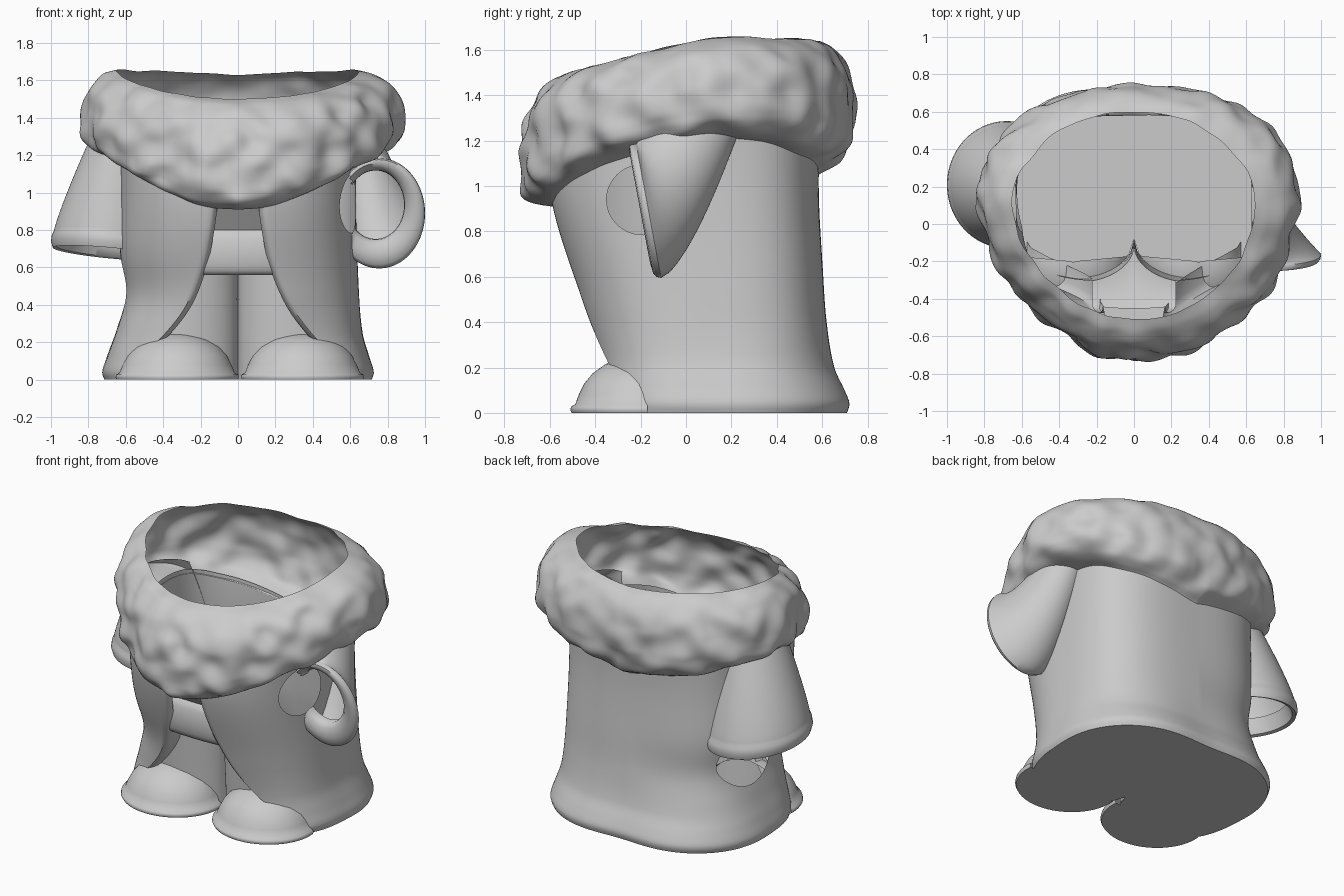
import bpy, bmesh, math
from mathutils import Vector, noise

if "Cube" in bpy.data.objects:
    bpy.data.objects.remove(bpy.data.objects["Cube"])

PI = math.pi


def interp(pts, x):
    """Smooth (Hermite) interpolation through (x, value) pairs."""
    if x <= pts[0][0]:
        return pts[0][1]

    def slope(i):
        a, b = pts[max(i - 1, 0)], pts[min(i + 1, len(pts) - 1)]
        return (b[1] - a[1]) / (b[0] - a[0])
    for i in range(len(pts) - 1):
        (a, va), (b, vb) = pts[i], pts[i + 1]
        if x <= b:
            h = b - a
            t = (x - a) / h
            return (va * (1 + 2 * t) * (1 - t) ** 2 + vb * t * t * (3 - 2 * t)
                    + h * t * (1 - t) * (slope(i) * (1 - t) - slope(i + 1) * t))
    return pts[-1][1]


def radius(c, s, w, front, back, n):
    """Polar radius of a superellipse with separate front and back depths."""
    d = back if s > 0 else front
    return (abs(c / w) ** n + abs(s / d) ** n) ** (-1 / n)


def build(name, rows, closed=False, skip=None, hole=()):
    """Skin a grid of points, optionally leaving out buried faces or cutting round holes."""
    bm = bmesh.new()
    vs = [[bm.verts.new(p) for p in r] for r in rows]
    n = len(rows[0])
    for k in range(len(rows) - 1):
        for i in range(n if closed else n - 1):
            j = (i + 1) % n
            if skip and skip[k][i] + skip[k][j] + skip[k + 1][i] + skip[k + 1][j] >= 4:
                continue
            bm.faces.new((vs[k][i], vs[k][j], vs[k + 1][j], vs[k + 1][i]))
    for side, hy, hz, ry, rz in hole:
        def dist(p):
            return math.hypot((p.y - hy) / ry, (p.z - hz) / rz)
        bad = [f for f in bm.faces if f.calc_center_median().x * side > 0.3
               and dist(f.calc_center_median()) < 1]
        rim = {v for f in bad for v in f.verts}
        bmesh.ops.delete(bm, geom=bad, context='FACES')
        for v in rim:
            if v.is_valid:
                d = dist(v.co)
                y, z = hy + (v.co.y - hy) / d, hz + (v.co.z - hz) / d
                # slide the rim point back onto the coat surface
                for _ in range(4):
                    th = math.atan2(y - CY, v.co.x)
                    v.co.x = coat_radius(th, z) * math.cos(th)
                v.co.y, v.co.z = y, z
    bmesh.ops.delete(bm, geom=[v for v in bm.verts if not v.link_faces], context='VERTS')
    bmesh.ops.remove_doubles(bm, verts=bm.verts, dist=0.0005)
    bmesh.ops.recalc_face_normals(bm, faces=bm.faces)
    me = bpy.data.meshes.new(name)
    bm.to_mesh(me)
    bm.free()
    ob = bpy.data.objects.new(name, me)
    bpy.context.collection.objects.link(ob)
    bpy.ops.object.select_all(action='DESELECT')
    bpy.context.view_layer.objects.active = ob
    ob.select_set(True)
    bpy.ops.object.shade_smooth_by_angle(angle=math.radians(50))


# Coat cross-section by height
CY, CN = 0.1, 2.6
WIDTH = [(0, .71), (.04, .722), (.12, .7), (.25, .665), (.5, .645), (1, .63), (1.4, .64)]
BACK = [(0, .61), (.04, .622), (.1, .6), (.2, .555), (.4, .52), (.6, .505), (1, .485), (1.4, .5)]
FRONT = [(0, -.38), (.2, -.4), (.5, -.475), (.95, -.6), (1.4, -.62)]
EDGE = [(0, .6), (.1, .54), (.24, .4), (.4, .285), (.6, .2), (.75, .165), (.93, .14), (1.1, .13)]
# Collar heights by angle away from the front
LOW = [(0, .91), (.25, .925), (.5, .99), (.9, 1.1), (1.5, 1.2), (1.9, 1.2), (2.3, 1.13), (PI, 1.04)]
RIM = [(0, 1.5), (.35, 1.51), (.7, 1.54), (1.2, 1.6), (1.6, 1.65), (2.2, 1.65), (PI, 1.63)]
HOLES = [(1, -.19, .94, .16, .155), (-1, .2, .52, .24, .185)]


def coat_radius(th, z):
    c, s = math.cos(th), math.sin(th)
    r = radius(c, s, interp(WIDTH, z), CY - interp(FRONT, z), interp(BACK, z), 3 if s > 0 else CN)
    return r * (1 - .07 * max(0, -c) * math.exp(-((z - .45) / .17) ** 2))


def coat_point(th, z):
    r = coat_radius(th, z)
    r *= 1 + .01 * math.sin(7 * th) * max(0, 1 - z / .4)
    return Vector((r * math.cos(th), CY + r * math.sin(th), z))


def edge_angle(z):
    e, w = interp(EDGE, z), interp(WIDTH, z)
    y = (CY - interp(FRONT, z)) * (1 - (e / w) ** CN) ** (1 / CN)
    return math.atan2(e, y)


def sweep(u, z):
    d = edge_angle(z)
    return -PI / 2 + d + u * (2 * PI - 2 * d)


def from_front(th):
    return math.acos(max(-1, min(1, -math.sin(th))))


# Coat with rolled front edges and two openings at the sleeves
NU, NV = 170, 64
rows = []
for j in range(NV + 1):
    row = []
    for i in range(NU + 1):
        u = i / NU
        z = (interp(LOW, from_front(sweep(u, .95))) + .03) * j / NV
        row.append(coat_point(sweep(u, z), z))
    a, b = row[0], row[-1]
    deep = .13 if a.z < .56 else .055
    roll = [(.018, .012), (.03, .04), (.03, deep)]
    row = ([a + Vector((-x, y, 0)) for x, y in reversed(roll)] + row
           + [b + Vector((x, y, 0)) for x, y in roll])
    rows.append(row)
build("coat", rows, hole=HOLES)


# Trousers with a deep crease between the legs, overhanging belt and shirt above
def trouser_y(x, z):
    if z < .56:
        k = z / .56
        q = max(-1, min(.8, (abs(x) - .3) / .3))
        yc, yl = -.08 - .03 * k, -.27 - .04 * k
        return yc + (yl - yc) * math.sqrt(1 - q * q)
    if z < .8:
        b = math.sin(PI * (z - .56) / .24)
        return -.45 - .035 * max(b, 0) ** .5 + .3 * x * x
    return -.45 - .7 * (z - .8) + .3 * x * x


rows = []
for z in [j / 50 for j in range(28)] + [.5599] + [.56 + j / 50 for j in range(22)]:
    half = min(interp(EDGE, z), .5) + .01
    rows.append([(half * (i / 30 - 1), trouser_y(half * (i / 30 - 1), z), z) for i in range(61)])
build("trousers_and_belt", rows)

# Boots: half domes with a sole lip
BOOT = [(.98, 0), (1, .012), (.99, .027), (.93, .038), (.88, .08), (.8, .13),
        (.68, .175), (.5, .215), (.27, .243), (.02, .252)]
for side, label in ((-1, "left"), (1, "right")):
    rows = []
    for s, z in [(.01, 0)] + BOOT:
        row = []
        for i in range(49):
            t = PI - .1 + (PI + .2) * i / 48
            row.append((.01 + side * .335 + .33 * s * math.cos(t), -.2 + .31 * s * math.sin(t), z))
        rows.append(row)
    build(label + "_boot", rows)

# Flat underside
bm = bmesh.new()
pts = [coat_point(sweep(i / 90, 0), 0) for i in range(91)]
pts += [Vector((x / 40, trouser_y(x / 40, 0), 0)) for x in range(-20, 21)]
bm.faces.new([bm.verts.new(p) for p in pts])
bmesh.ops.triangulate(bm, faces=bm.faces)
me = bpy.data.meshes.new("underside")
bm.to_mesh(me)
bm.free()
bpy.context.collection.objects.link(bpy.data.objects.new("underside", me))

# Fluffy collar
PROFILE = [(0, 0), (.015, .3), (.05, .62), (.12, .88), (.22, .98), (.32, 1), (.5, .96),
           (.7, .82), (.85, .58), (.95, .3), (1, 0)]
rows = []
for j in range(57):
    t = (1 - math.cos(PI * j / 56)) / 2
    row = []
    for i in range(240):
        th = 2 * PI * i / 240
        c, s = math.cos(th), math.sin(th)
        away = from_front(th)
        lo, hi = interp(LOW, away), interp(RIM, away)
        rl = coat_radius(th, lo) - .005
        rr = radius(c, s, .645, .61, .5, 1.8 if s < 0 and c < 0 else 2)
        n = (1.6 if c < 0 else 1.8) if s < 0 else (2.05 if c < 0 else 2.3)
        R = radius(c, s, .88 if c > 0 else .84, .845, .645, n)
        b = rl + (rr - rl) * t
        r = b + interp(PROFILE, t ** (1 + .5 * (away / PI) ** 2)) * (R - b)
        z = lo + (hi - lo) * t
        p = Vector((r * c, CY + r * s, z))
        # soft rounded tufts, calmer towards the back
        bump = .045 * noise.noise(p * 7) + .02 * noise.noise(p * 3.5 + Vector((5, 2, 1)))
        bump *= (1 - .4 * away / PI) * min(1, t * 8 + .1) * (1 - .6 * t ** 6)
        z += bump * .5 * (2 * t - 1)
        row.append(((r + bump) * c, CY + (r + bump) * s, z))
    rows.append(row)
build("fluffy_collar", rows, closed=True)


def sleeve(name, cuff, inward, lips, shift, shoulder, power, hole):
    """Loft from a lipped cuff ellipse to a shoulder ellipse, trimmed at the coat."""
    C, U, V = map(Vector, cuff)
    S, SU, SV = map(Vector, shoulder)
    N, shift = Vector(inward), Vector(shift)
    ang = [2 * PI * i / 120 for i in range(120)]
    rows = [[C + shift * (1 - k) + N * depth + (U * math.cos(t) + V * math.sin(t)) * k
             for t in ang] for k, depth in lips]
    end = [S + SU * math.cos(t) + SV * math.sin(t) for t in ang]
    start = rows[-1]
    for j in range(1, 31):
        q = j / 30
        row = []
        for a, b in zip(start, end):
            p = a.lerp(b, q ** power)
            p.z = a.z + (b.z - a.z) * q
            row.append(p)
        rows.append(row)
    buried = []
    for row in rows:
        flags = []
        for p in row:
            th = math.atan2(p.y - CY, p.x)
            r = coat_radius(th, p.z) - .002
            flag = 0
            if math.hypot(p.x, p.y - CY) < r:
                p.x, p.y = r * math.cos(th), CY + r * math.sin(th)
                open_here = math.hypot((p.y - hole[1]) / hole[3], (p.z - hole[2]) / hole[4]) < 1
                flag = 4 if open_here else 1
            flags.append(flag)
        buried.append(flags)
    build(name, rows, closed=True, skip=buried)


sleeve("right_sleeve", ((.755, -.195, .89), (.245, 0, 0), (0, -.055, .295)), (0, 1, 0),
       [(.62, .07), (.63, .03), (.7, .005), (.84, -.01), (.95, -.002), (.99, .012), (1, .03)],
       (-.05, 0, .12), ((.63, .02, 1.26), (.15, 0, 0), (0, -.22, 0)), .68, HOLES[0])
sleeve("left_sleeve", ((-.68, .21, .685), (.32, 0, -.03), (0, .34, -.03)), (0, 0, 1),
       [(.8, .1), (.86, .04), (.9, 0), (.97, -.008), (1, .025), (.985, .06), (.955, .078)], (0, 0, 0),
       ((-.62, .15, 1.27), (.18, 0, 0), (0, .2, 0)), 1.15, HOLES[1])
